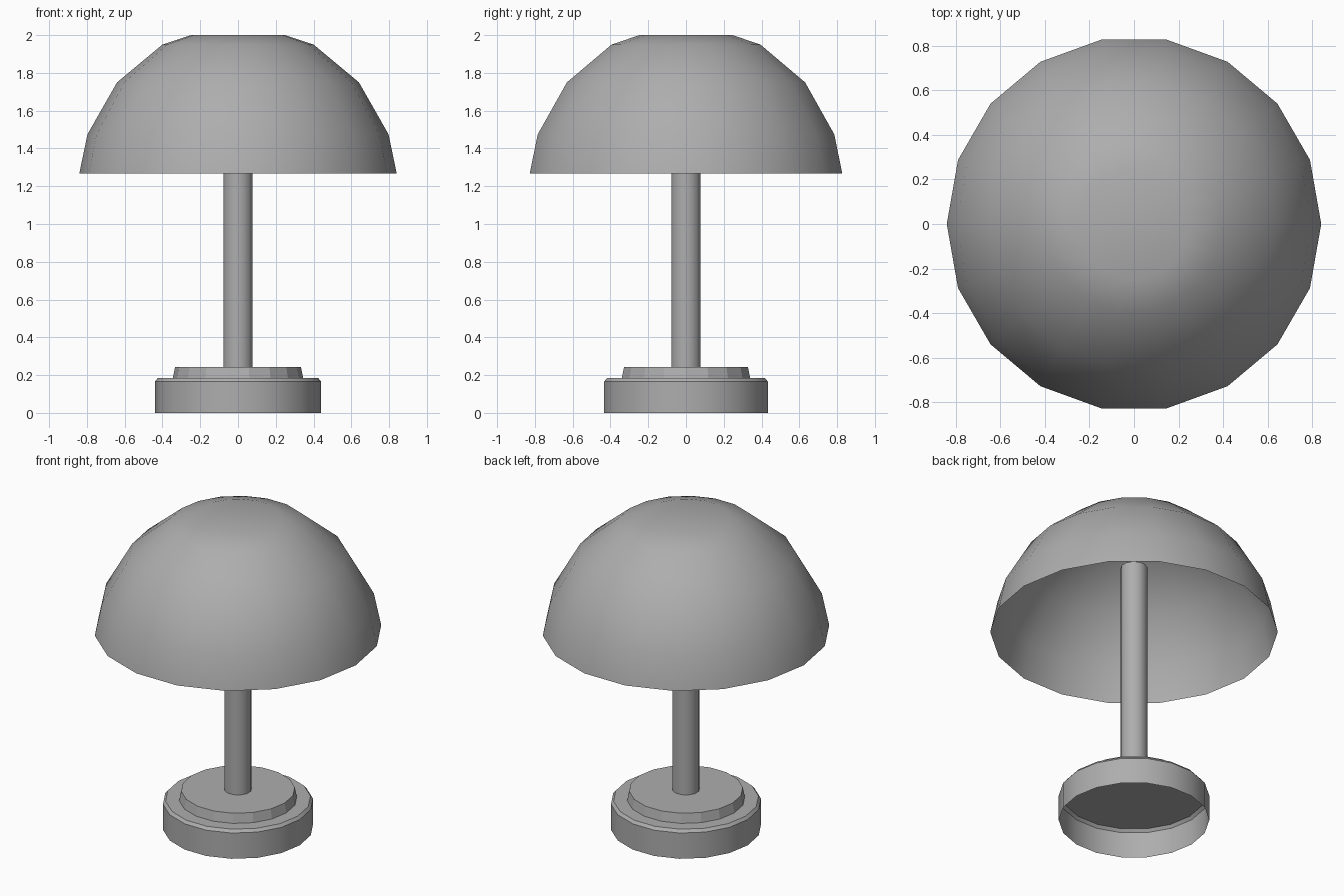
import bpy, bmesh
from math import cos, sin, pi, radians

if "Cube" in bpy.data.objects:
    bpy.data.objects.remove(bpy.data.objects["Cube"])

# Mid grey used by every part
grey = bpy.data.materials.new("mid_grey")
grey.diffuse_color = (0.42, 0.42, 0.42, 1)
grey.use_nodes = True
grey.node_tree.nodes["Principled BSDF"].inputs["Base Color"].default_value = grey.diffuse_color


def turned(name, profile, angle, sides=18, turn=0.0):
    """Spin (radius, z) points around z; radius 0 closes the surface at a pole."""
    bm = bmesh.new()
    rings = []
    for r, z in profile:
        if r == 0:
            rings.append([bm.verts.new((0, 0, z))] * sides)
        else:
            rings.append([bm.verts.new((r * cos(2 * pi * i / sides + turn),
                                        r * sin(2 * pi * i / sides + turn), z))
                          for i in range(sides)])
    for a, b in zip(rings, rings[1:]):
        for i in range(sides):
            j = (i + 1) % sides
            corners = list(dict.fromkeys((a[i], a[j], b[j], b[i])))
            bm.faces.new(corners)
    mesh = bpy.data.meshes.new(name)
    bm.to_mesh(mesh)
    bm.free()
    mesh.materials.append(grey)
    obj = bpy.data.objects.new(name, mesh)
    bpy.context.collection.objects.link(obj)
    bpy.ops.object.select_all(action='DESELECT')
    obj.select_set(True)
    bpy.context.view_layer.objects.active = obj
    if angle:
        bpy.ops.object.shade_smooth_by_angle(angle=radians(angle))
    return obj


# Foot: hollow underneath, with a small chamfer around the top
turned("base", [(0.44, 0), (0.44, 0.166), (0.425, 0.184), (0, 0.184)], 30)

# Raised step on the foot, slightly tapered, flat facets
turned("base_step", [(0.345, 0.184), (0.333, 0.244), (0, 0.244)], 0)

# Stem, ending inside the shade
turned("stem", [(0.08, 0.244), (0.08, 1.70), (0, 1.70)], 35,
       sides=12, turn=radians(15))

# Domed shade: thin open shell with a flat crown
turned("shade", [(0.84, 1.268), (0.797, 1.475), (0.64, 1.75),
                 (0.40, 1.95), (0.25, 2.0), (0, 2.0)], 60)
